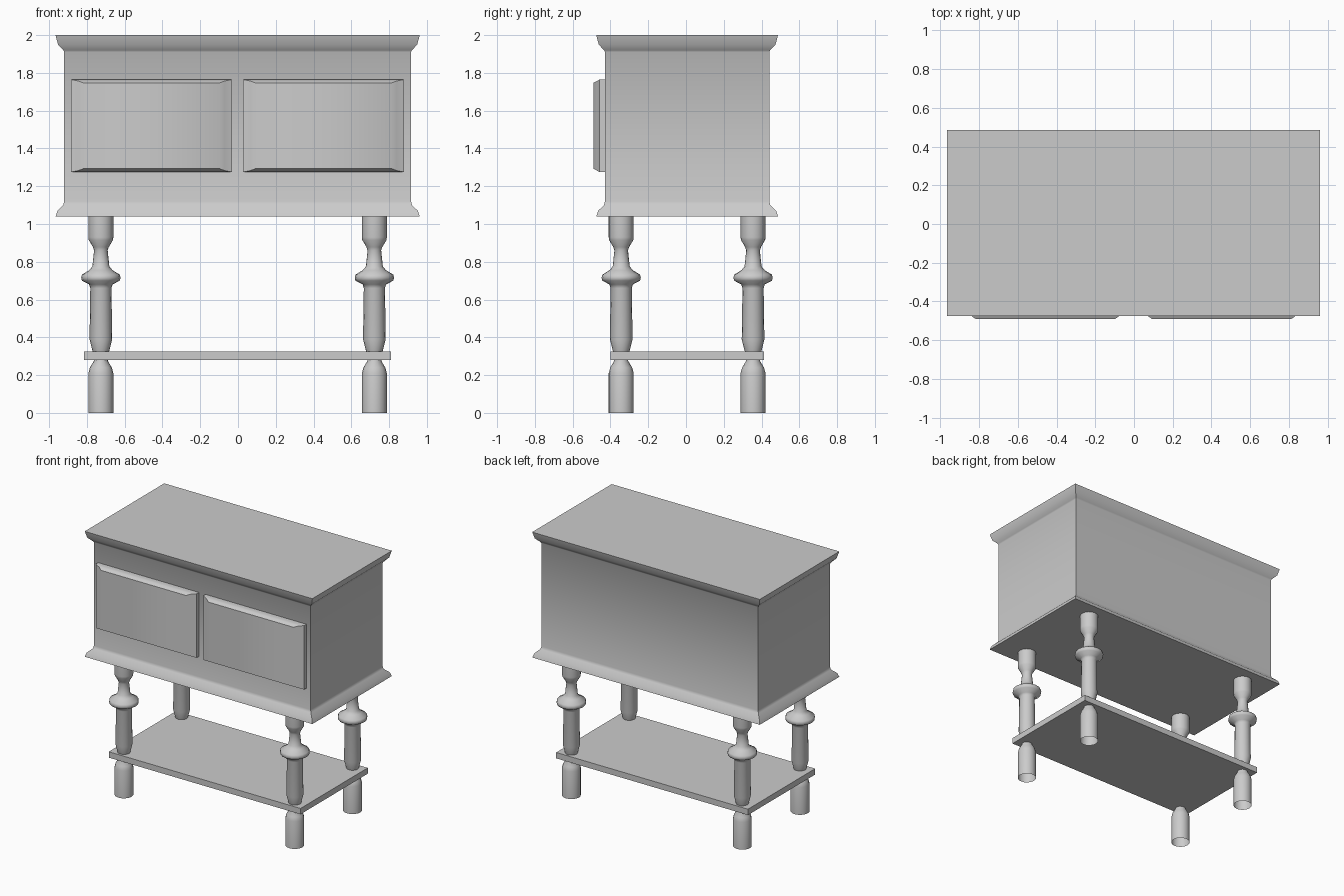
import bpy, bmesh
from math import cos, sin, tau, radians

if "Cube" in bpy.data.objects:
    bpy.data.objects.remove(bpy.data.objects["Cube"])


def finish(name, bm, angle=40):
    bmesh.ops.recalc_face_normals(bm, faces=bm.faces)
    mesh = bpy.data.meshes.new(name)
    bm.to_mesh(mesh)
    bm.free()
    ob = bpy.data.objects.new(name, mesh)
    bpy.context.collection.objects.link(ob)
    bpy.ops.object.select_all(action='DESELECT')
    bpy.context.view_layer.objects.active = ob
    ob.select_set(True)
    bpy.ops.object.shade_smooth_by_angle(angle=radians(angle))
    return ob


def loft(name, rings, caps=True, angle=40):
    """Skin a stack of equal-length point rings."""
    bm = bmesh.new()
    loops = [[bm.verts.new(p) for p in ring] for ring in rings]
    n = len(loops[0])
    for a, b in zip(loops, loops[1:]):
        for i in range(n):
            j = (i + 1) % n
            bm.faces.new((a[i], a[j], b[j], b[i]))
    if caps:
        bm.faces.new(loops[0])
        bm.faces.new(loops[-1])
    return finish(name, bm, angle)


def rect(cx, cy, hx, hy, z):
    return [(cx + sx * hx, cy + sy * hy, z)
            for sx, sy in ((-1, -1), (1, -1), (1, 1), (-1, 1))]


CX, CY = -0.002, 0.006

# Cabinet box with flared mouldings: (overhang, z)
moulding = [(0.046, 1.04), (0.036, 1.07), (0.005, 1.10), (0, 1.12),
            (0, 1.91), (0.005, 1.92), (0.033, 1.95), (0.046, 2.0)]
loft("cabinet_body", [rect(CX, CY, 0.918 + o, 0.435 + o, z) for o, z in moulding])

# Raised drawer fronts with chamfered margins
for name, cx in (("drawer_left", -0.458), ("drawer_right", 0.453)):
    rings = []
    for inset_x, inset_z, y in ((0, 0, -0.42), (0, 0, -0.457),
                                (0.04, 0.008, -0.472), (0.066, 0.018, -0.49)):
        hx, hz = 0.427 - inset_x, 0.245 - inset_z
        rings.append([(cx + sx * hx, y, 1.52 + sz * hz)
                      for sx, sz in ((-1, -1), (1, -1), (1, 1), (-1, 1))])
    loft(name, rings)

# Turned legs: (radius, z)
turning = [(0.066, 0), (0.066, 0.21), (0.058, 0.24), (0.037, 0.275),
           (0.037, 0.305), (0.045, 0.33), (0.06, 0.39), (0.056, 0.66),
           (0.062, 0.68), (0.1, 0.70), (0.104, 0.715), (0.1, 0.732),
           (0.062, 0.755), (0.045, 0.775), (0.036, 0.86),
           (0.042, 0.878), (0.064, 0.915), (0.066, 0.93), (0.066, 1.045)]
SIDES = 16
for side, sx in (("left", -1), ("right", 1)):
    for end, sy in (("front", -1), ("back", 1)):
        x, y = CX + sx * 0.724, CY + sy * 0.349
        rings = [[(x + r * cos(tau * i / SIDES), y + r * sin(tau * i / SIDES), z)
                  for i in range(SIDES)] for r, z in turning]
        loft(f"{end}_{side}_leg", rings, caps=False, angle=60)

# Lower shelf
loft("lower_shelf", [rect(CX, CY, 0.812, 0.407, z) for z in (0.28, 0.325)])
